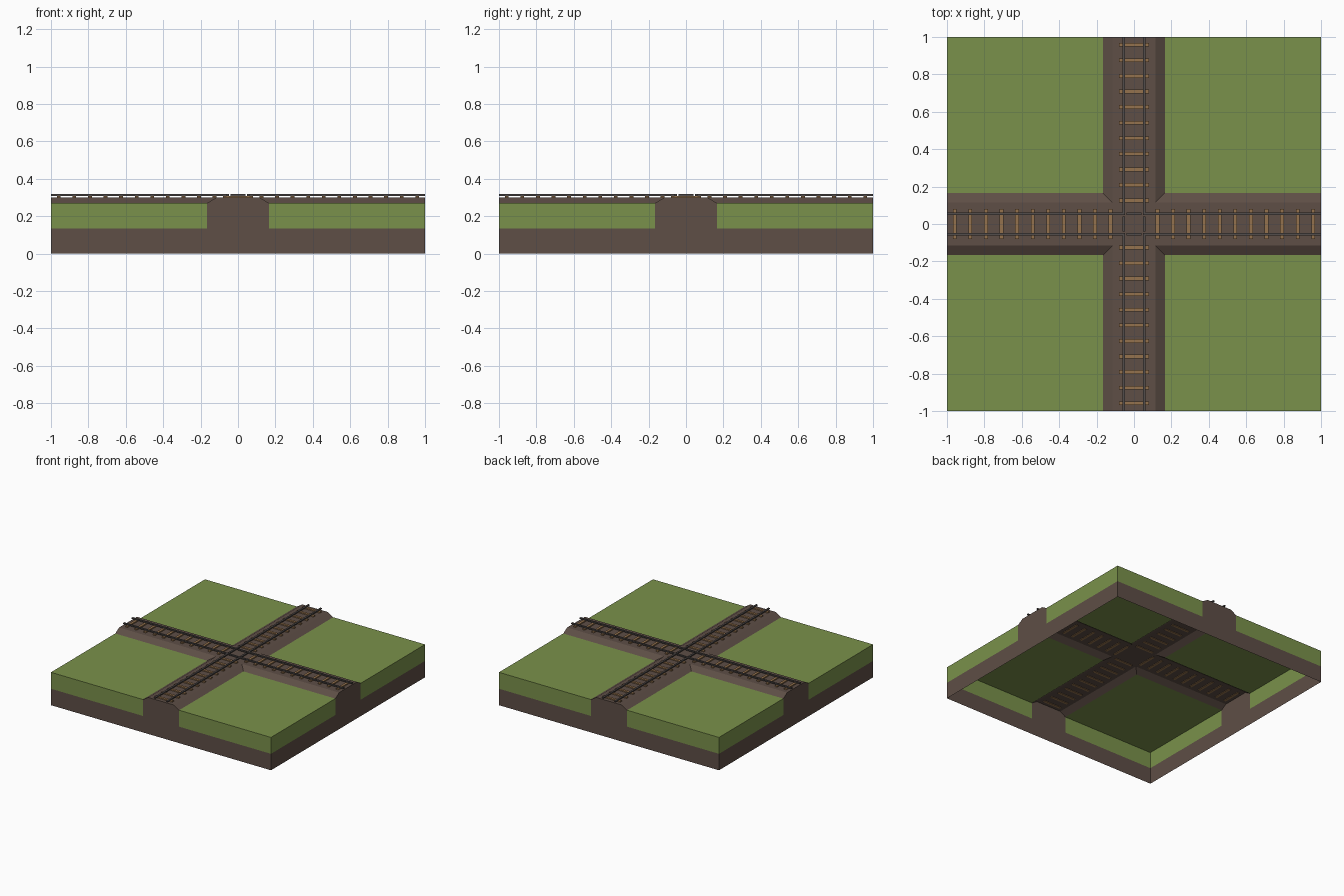
import bpy, bmesh
from math import pi
from mathutils import Matrix, Vector

if "Cube" in bpy.data.objects:
    bpy.data.objects.remove(bpy.data.objects["Cube"])

GROUND, SPLIT, BED, SLEEPER, RAIL = 0.27, 0.135, 0.30, 0.309, 0.318
FOOT, CREST = 0.165, 0.115      # half widths of the embankment


def material(name, rgb):
    m = bpy.data.materials.new(name)
    m.diffuse_color = (*rgb, 1)
    m.use_nodes = True
    m.node_tree.nodes["Principled BSDF"].inputs["Base Color"].default_value = m.diffuse_color
    return m


def finish(name, bm, mat):
    me = bpy.data.meshes.new(name)
    bm.to_mesh(me)
    bm.free()
    ob = bpy.data.objects.new(name, me)
    me.materials.append(mat)
    bpy.context.collection.objects.link(ob)


def four_fold(name, faces, mat):
    """Repeat one side's faces around z and weld the seams."""
    bm = bmesh.new()
    for k in range(4):
        rot = Matrix.Rotation(k * pi / 2, 3, 'Z')
        for face in faces:
            bm.faces.new([bm.verts.new(rot @ Vector(p)) for p in face])
    bmesh.ops.remove_doubles(bm, verts=bm.verts, dist=1e-4)
    finish(name, bm, mat)


def box(bm, x, y, z):
    size = [b - a for a, b in (x, y, z)]
    mid = [(a + b) / 2 for a, b in (x, y, z)]
    bmesh.ops.create_cube(bm, size=1, matrix=Matrix.Translation(mid) @ Matrix.Diagonal((*size, 1)))


earth = material("earth", (0.112, 0.077, 0.061))
grass = material("grass", (0.195, 0.285, 0.070))
wood = material("wood", (0.300, 0.170, 0.076))
steel = material("steel", (0.085, 0.075, 0.072))

# Earth: crossing embankment with mitred slopes, plus the outer side walls (open below)
wall = [(-1, 0), (1, 0), (1, SPLIT), (FOOT, SPLIT), (FOOT, GROUND), (CREST, BED),
        (-CREST, BED), (-FOOT, GROUND), (-FOOT, SPLIT), (-1, SPLIT)]
four_fold("earth_embankment", [
    [(0, 0, BED), (CREST, -CREST, BED), (1, -CREST, BED), (1, CREST, BED), (CREST, CREST, BED)],
    [(CREST, CREST, BED), (1, CREST, BED), (1, FOOT, GROUND), (FOOT, FOOT, GROUND)],
    [(FOOT, -FOOT, GROUND), (1, -FOOT, GROUND), (1, -CREST, BED), (CREST, -CREST, BED)],
    [(1, y, z) for y, z in wall],
], earth)

# Grass: four quadrants with their outer edges
four_fold("grass_quadrants", [
    [(FOOT, FOOT, GROUND), (1, FOOT, GROUND), (1, 1, GROUND), (FOOT, 1, GROUND)],
    [(1, FOOT, SPLIT), (1, 1, SPLIT), (1, 1, GROUND), (1, FOOT, GROUND)],
    [(1, -1, SPLIT), (1, -FOOT, SPLIT), (1, -FOOT, GROUND), (1, -1, GROUND)],
], grass)

# Sleepers and rails for both tracks, rails gapped inside the crossing
for label, angle in (("x", 0), ("y", pi / 2)):
    turn = Matrix.Rotation(angle, 3, 'Z')
    sleepers, rails = bmesh.new(), bmesh.new()
    for s in (-1, 1):
        for k in range(11):
            c = s * (0.125 + k / 12)
            box(sleepers, (c - 0.01, c + 0.01), (-0.08, 0.08), (BED - 0.004, SLEEPER))
        y = (s * 0.055 - 0.007, s * 0.055 + 0.007)
        for x in ((-1, -0.048), (-0.04, 0.04), (0.048, 1)):
            box(rails, x, y, (SLEEPER, RAIL))
    for bm, part, mat in ((sleepers, "sleepers_", wood), (rails, "rails_", steel)):
        bmesh.ops.rotate(bm, verts=bm.verts, matrix=turn)
        finish(part + label, bm, mat)
